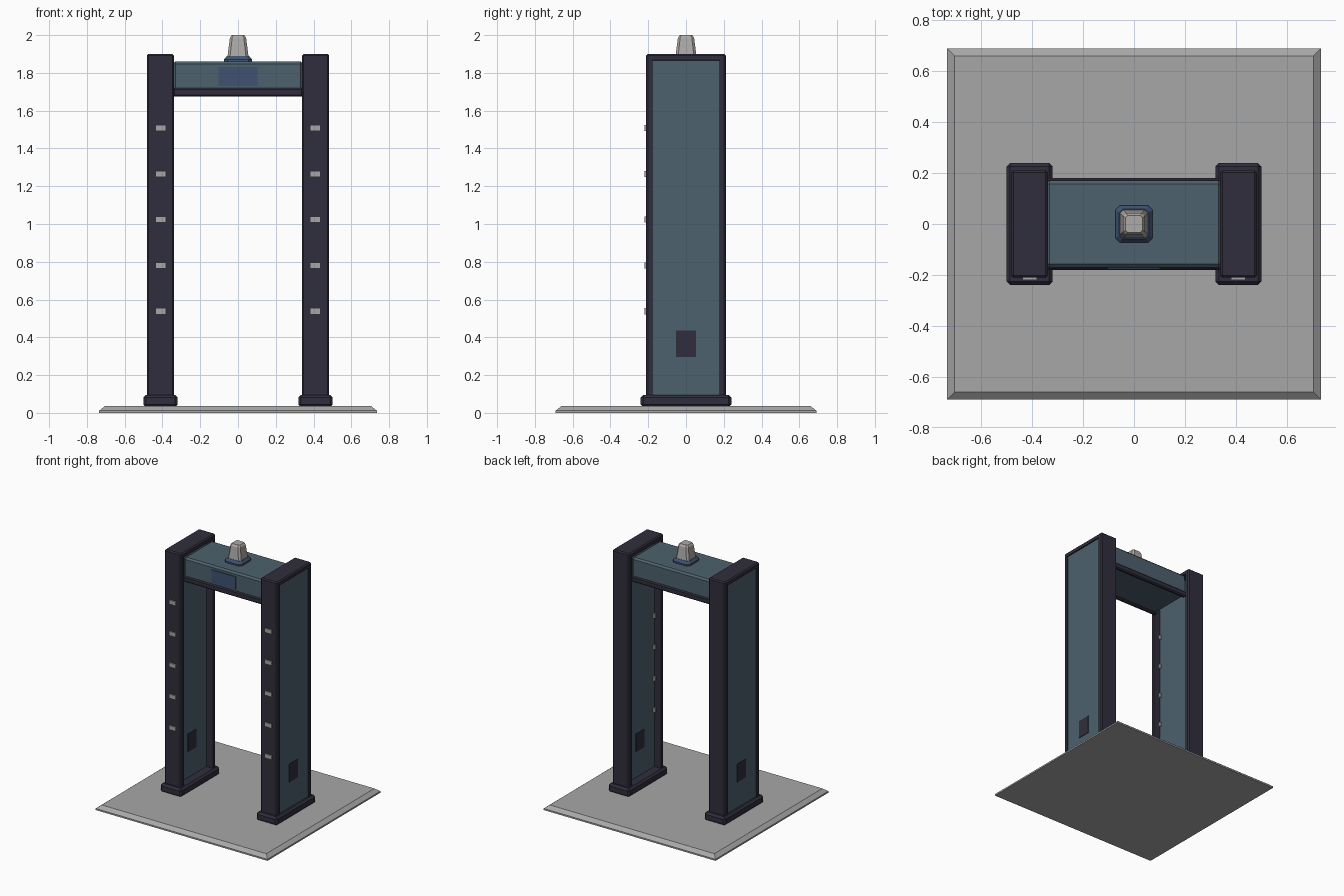
import bpy, bmesh
from mathutils import Vector

if "Cube" in bpy.data.objects:
    bpy.data.objects.remove(bpy.data.objects["Cube"])


def mat(name, r, g, b):
    m = bpy.data.materials.new(name)
    m.diffuse_color = (r, g, b, 1)
    m.use_nodes = True
    m.node_tree.nodes["Principled BSDF"].inputs["Base Color"].default_value = m.diffuse_color
    return m


DARK = mat("dark_plum", 0.030, 0.027, 0.045)
BLUE = mat("slate_blue", 0.075, 0.120, 0.155)
NAVY = mat("screen_blue", 0.050, 0.085, 0.160)
GREY = mat("floor_grey", 0.39, 0.39, 0.39)
LAMP = mat("lamp_grey", 0.42, 0.40, 0.385)


def finish(name, bm, *mats):
    bmesh.ops.recalc_face_normals(bm, faces=bm.faces)
    me = bpy.data.meshes.new(name)
    bm.to_mesh(me)
    bm.free()
    ob = bpy.data.objects.new(name, me)
    for m in mats:
        me.materials.append(m)
    bpy.context.collection.objects.link(ob)
    return ob


def box_bm(lo, hi, bevel=0.0):
    bm = bmesh.new()
    bmesh.ops.create_cube(bm, size=1)
    lo, hi = Vector(lo), Vector(hi)
    for v in bm.verts:
        v.co = (lo + hi) / 2 + v.co * (hi - lo)
    if bevel:
        bmesh.ops.bevel(bm, geom=bm.edges[:], offset=bevel, segments=1,
                        affect='EDGES', profile=0.5)
    bmesh.ops.recalc_face_normals(bm, faces=bm.faces)
    return bm


def box(name, lo, hi, m, bevel=0.0):
    return finish(name, box_bm(lo, hi, bevel), m)


def stack(name, rings, m):
    """Chamfered-square rings (half x, half y, corner cut, z) joined upwards."""
    bm = bmesh.new()
    loops = []
    for a, b, c, z in rings:
        pts = [(a, -b + c), (a, b - c), (a - c, b), (-a + c, b),
               (-a, b - c), (-a, -b + c), (-a + c, -b), (a - c, -b)]
        if c == 0:
            pts = pts[::2]
            pts = [(a, -b), (a, b), (-a, b), (-a, -b)]
        loops.append([bm.verts.new((x, y, z)) for x, y in pts])
    n = len(loops[0])
    for p, q in zip(loops, loops[1:]):
        for i in range(n):
            j = (i + 1) % n
            bm.faces.new((p[i], p[j], q[j], q[i]))
    bm.faces.new(loops[0][::-1])
    bm.faces.new(loops[-1])
    return finish(name, bm, m)


# Floor plate with sloped rim
stack("floor_plate", [(0.735, 0.69, 0, 0), (0.735, 0.69, 0, 0.012),
                      (0.705, 0.66, 0, 0.036)], GREY)

for side, s in (("left", -1), ("right", 1)):
    def span(a, b):
        return (min(s * a, s * b), max(s * a, s * b))

    # Post: shallow panel outside, deep panel inside
    x0, x1 = span(0.338, 0.483)
    bm = box_bm((x0, -0.211, 0.055), (x1, 0.211, 1.9), 0.009)
    for sign in (-1, 1):
        f = max((f for f in bm.faces if f.normal.x * sign > 0.9),
                key=lambda f: f.calc_area())
        depth = 0.01 if sign == s else 0.057
        bmesh.ops.inset_individual(bm, faces=[f], thickness=0.034)
        bmesh.ops.inset_individual(bm, faces=[f], thickness=0.0005, depth=-depth)
        f.material_index = 1
    finish(side + "_post", bm, DARK, BLUE)

    # Foot
    x0, x1 = span(0.32, 0.5)
    box(side + "_foot", (x0, -0.24, 0.03), (x1, 0.24, 0.096), DARK, 0.014)

    # Access plates on both faces of the panel
    for face, a, b in (("outer", 0.468, 0.477), ("inner", 0.391, 0.4)):
        x0, x1 = span(a, b)
        box(f"{side}_{face}_access_plate", (x0, -0.053, 0.295),
            (x1, 0.053, 0.435), DARK)

    # Indicator lights set through the front bar
    x0, x1 = span(0.38, 0.438)
    for i in range(5):
        z = 0.538 + 0.2425 * i
        box(f"{side}_indicator_{i + 1}", (x0, -0.219, z - 0.016),
            (x1, -0.163, z + 0.016), GREY)

# Cross beam with dark lower rails
box("beam", (-0.345, -0.171, 1.69), (0.345, 0.171, 1.86), BLUE, 0.013)
for name, s in (("front", -1), ("back", 1)):
    ys = sorted((s * 0.15, s * 0.18))
    box(name + "_beam_rail", (-0.345, ys[0], 1.675), (0.345, ys[1], 1.72),
        DARK, 0.008)

# Display on the beam front
box("display", (-0.104, -0.177, 1.73), (0.102, -0.169, 1.83), NAVY)

# Beacon lamp on its base
stack("lamp_base", [(0.073, 0.073, 0.018, 1.855), (0.073, 0.073, 0.018, 1.872),
                    (0.058, 0.058, 0.012, 1.89)], NAVY)
stack("beacon_lamp", [(0.056, 0.056, 0.014, 1.885), (0.043, 0.043, 0.012, 1.985),
                      (0.033, 0.033, 0.008, 2.0)], LAMP)
